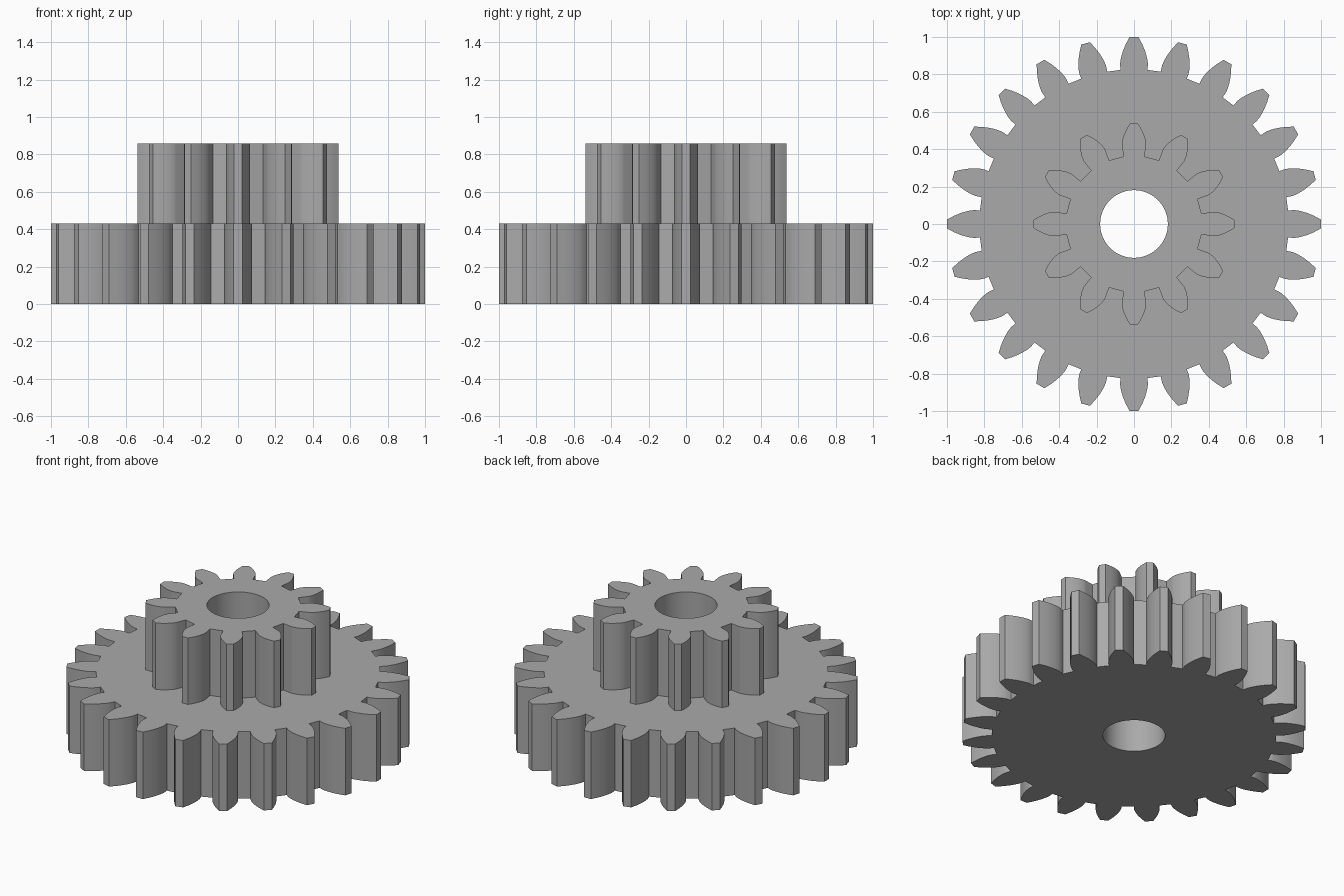
import bpy
import bmesh
from math import cos, sin, tan, acos, sqrt, radians, pi, tau

old = bpy.data.objects.get("Cube")
if old:
    bpy.data.objects.remove(old, do_unlink=True)

MODULE = 1 / 13
PRESSURE = radians(22.5)
BORE = 0.181
STEP = 0.43
TOP = 0.857

grey = bpy.data.materials.new("plain grey")
grey.use_nodes = True
colour = (0.4, 0.4, 0.4, 1)
grey.diffuse_color = colour
grey.node_tree.nodes["Principled BSDF"].inputs["Base Color"].default_value = colour


def polar(r, a):
    return r * cos(a), r * sin(a)


def gear_outline(teeth, samples=7):
    """Involute spur gear outline, with radial flanks below the base circle."""
    pitch = MODULE * teeth / 2
    base = pitch * cos(PRESSURE)
    tip = pitch + MODULE
    root = pitch - 1.25 * MODULE
    half = pi / (2 * teeth) + tan(PRESSURE) - PRESSURE
    flank = [(root, half)]
    # even steps of roll angle give even flank facets
    roll_end = sqrt((tip / base) ** 2 - 1)
    for i in range(samples + 1):
        r = base * sqrt(1 + (roll_end * i / samples) ** 2)
        a = acos(min(1, base / r))
        flank.append((r, half - (tan(a) - a)))
    tooth = [(r, -a) for r, a in flank] + [(r, a) for r, a in reversed(flank)]
    return [polar(r, a + tau * k / teeth) for k in range(teeth) for r, a in tooth]


def circle(r, n=64):
    return [polar(r, tau * i / n) for i in range(n)]


def add_loop(bm, points, z):
    verts = [bm.verts.new((x, y, z)) for x, y in points]
    return [bm.edges.new((v, verts[(i + 1) % len(verts)])) for i, v in enumerate(verts)]


def add_wall(bm, points, z0, z1):
    """Side wall between two heights; returns its lower and upper edge loops."""
    low, high = add_loop(bm, points, z0), add_loop(bm, points, z1)
    bmesh.ops.bridge_loops(bm, edges=low + high)
    return low, high


def fill(bm, *loops):
    bmesh.ops.triangle_fill(bm, use_beauty=True, edges=[e for loop in loops for e in loop])


# One closed body: large gear, small gear and a bore through both
bm = bmesh.new()
large, small = gear_outline(24), gear_outline(12)
large_low, large_high = add_wall(bm, large, 0, STEP)
small_low, small_high = add_wall(bm, small, STEP, TOP)
bore_low, bore_high = add_wall(bm, circle(BORE), 0, TOP)
fill(bm, large_low, bore_low)
fill(bm, large_high, small_low)
fill(bm, small_high, bore_high)
bmesh.ops.recalc_face_normals(bm, faces=bm.faces)

mesh = bpy.data.meshes.new("double_gear")
bm.to_mesh(mesh)
bm.free()
mesh.materials.append(grey)
gear = bpy.data.objects.new("double_gear", mesh)
bpy.context.collection.objects.link(gear)

# Smooth flanks and bore, crisp tooth corners and rims
bpy.ops.object.select_all(action="DESELECT")
gear.select_set(True)
bpy.context.view_layer.objects.active = gear
bpy.ops.object.shade_smooth_by_angle(angle=radians(20))
